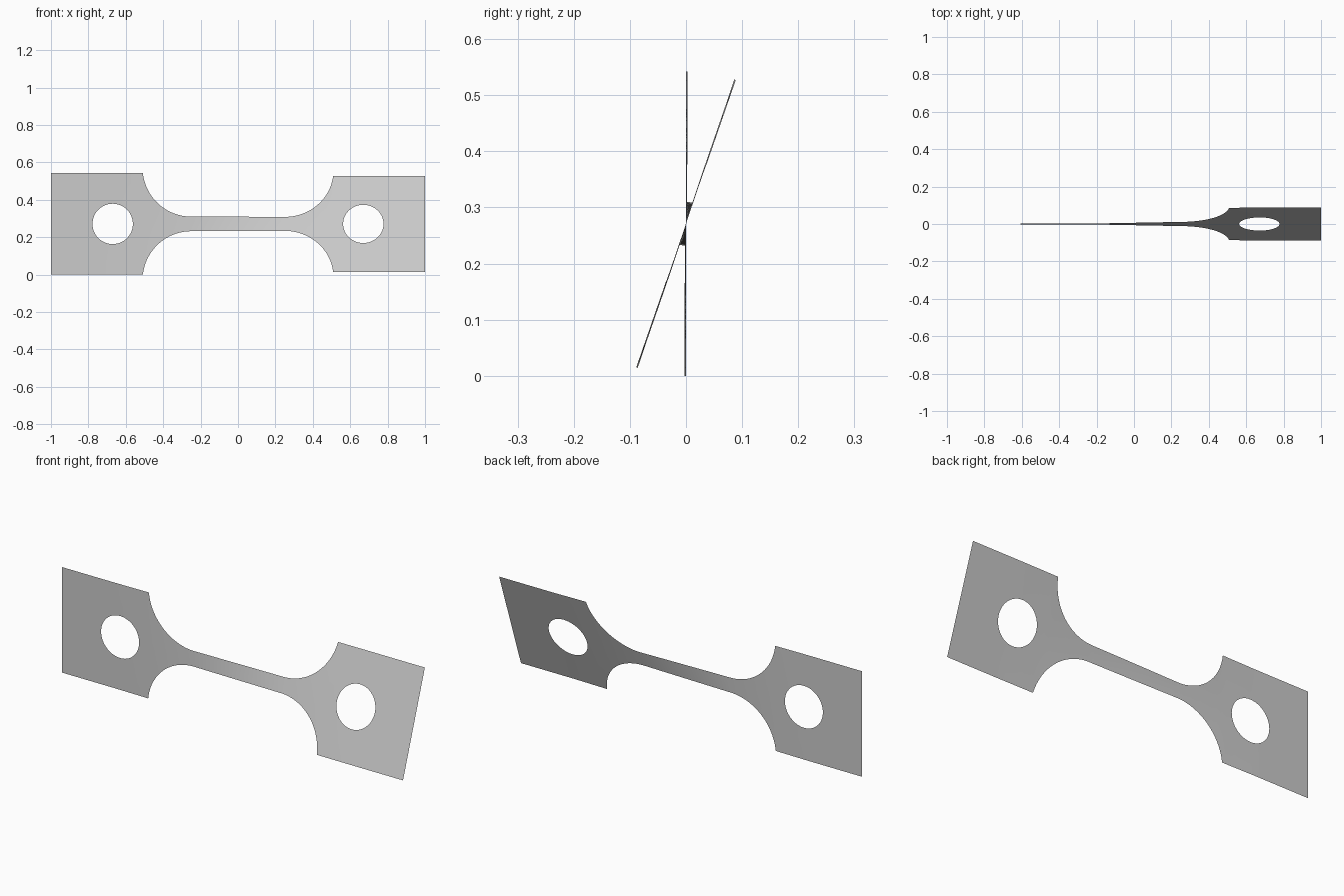
import bpy, bmesh
from math import sin, cos, pi, radians
from mathutils import Vector

cube = bpy.data.objects.get("Cube")
if cube:
    bpy.data.objects.remove(cube, do_unlink=True)

HALF_H = 0.271      # grip half height
NECK = 0.039        # neck half height
FILLET = 0.26       # shoulder radius
NECK_X = 0.25       # where the shoulder meets the neck
HOLE_X, HOLE_R = 0.67, 0.108
# Twist angle along the bar, in degrees: flat left grip, turned right grip
TWIST = [(-1, 0), (-0.7, 0), (-0.5, 0.6), (-0.25, 2.6),
         (0.25, 16.5), (0.5, 18.5), (0.7, 19.1), (1, 19.1)]


def twist_at(x):
    for (x0, a0), (x1, a1) in zip(TWIST, TWIST[1:]):
        if x <= x1:
            return radians(a0 + (a1 - a0) * max(0, x - x0) / (x1 - x0))
    return radians(TWIST[-1][1])


def add_loop(bm, points):
    verts = [bm.verts.new((x, 0, z)) for x, z in points]
    return [bm.edges.new((a, b)) for a, b in zip(verts, verts[1:] + verts[:1])]


# Quarter outline: end corner, then the concave shoulder down to the neck
drop = NECK + FILLET - HALF_H
sweep = pi / 2 - drop / FILLET
quarter = [(1, HALF_H)]
for i in range(25):
    a = sweep * (1 - i / 24)
    quarter.append((NECK_X + FILLET * sin(a), NECK + FILLET * (1 - cos(a))))

upper = quarter + [(-x, z) for x, z in reversed(quarter)]
outline = upper + [(-x, -z) for x, z in upper]

# Flat sheet with two round holes
bm = bmesh.new()
edges = add_loop(bm, outline)
for side in (-1, 1):
    ring = [2 * pi * i / 48 for i in range(48)]
    edges += add_loop(bm, [(side * HOLE_X + HOLE_R * cos(a), HOLE_R * sin(a)) for a in ring])
bmesh.ops.triangle_fill(bm, use_beauty=True, use_dissolve=False, edges=edges,
                        normal=Vector((0, -1, 0)))

# Cross cuts so that the sheet can twist smoothly
for i in range(1, 80):
    bmesh.ops.bisect_plane(bm, geom=bm.verts[:] + bm.edges[:] + bm.faces[:], dist=1e-5,
                           plane_co=(-1 + i / 40, 0, 0), plane_no=(1, 0, 0))
bmesh.ops.recalc_face_normals(bm, faces=bm.faces[:])
if sum(f.normal.y for f in bm.faces) > 0:
    bmesh.ops.reverse_faces(bm, faces=bm.faces[:])

# Twist about the long axis and lift onto the ground
for v in bm.verts:
    a, z = twist_at(v.co.x), v.co.z
    v.co.y, v.co.z = z * sin(a), HALF_H + z * cos(a)
bmesh.ops.triangulate(bm, faces=bm.faces[:])

mesh = bpy.data.meshes.new("twisted_test_bar")
bm.to_mesh(mesh)
bm.free()
bar = bpy.data.objects.new("twisted_test_bar", mesh)
bpy.context.collection.objects.link(bar)

grey = bpy.data.materials.new("plain_grey")
grey.use_nodes = True
color = (0.6, 0.6, 0.6, 1)
grey.diffuse_color = color
grey.node_tree.nodes["Principled BSDF"].inputs["Base Color"].default_value = color
mesh.materials.append(grey)

bpy.context.view_layer.objects.active = bar
bar.select_set(True)
bpy.ops.object.shade_smooth_by_angle(angle=radians(30))
